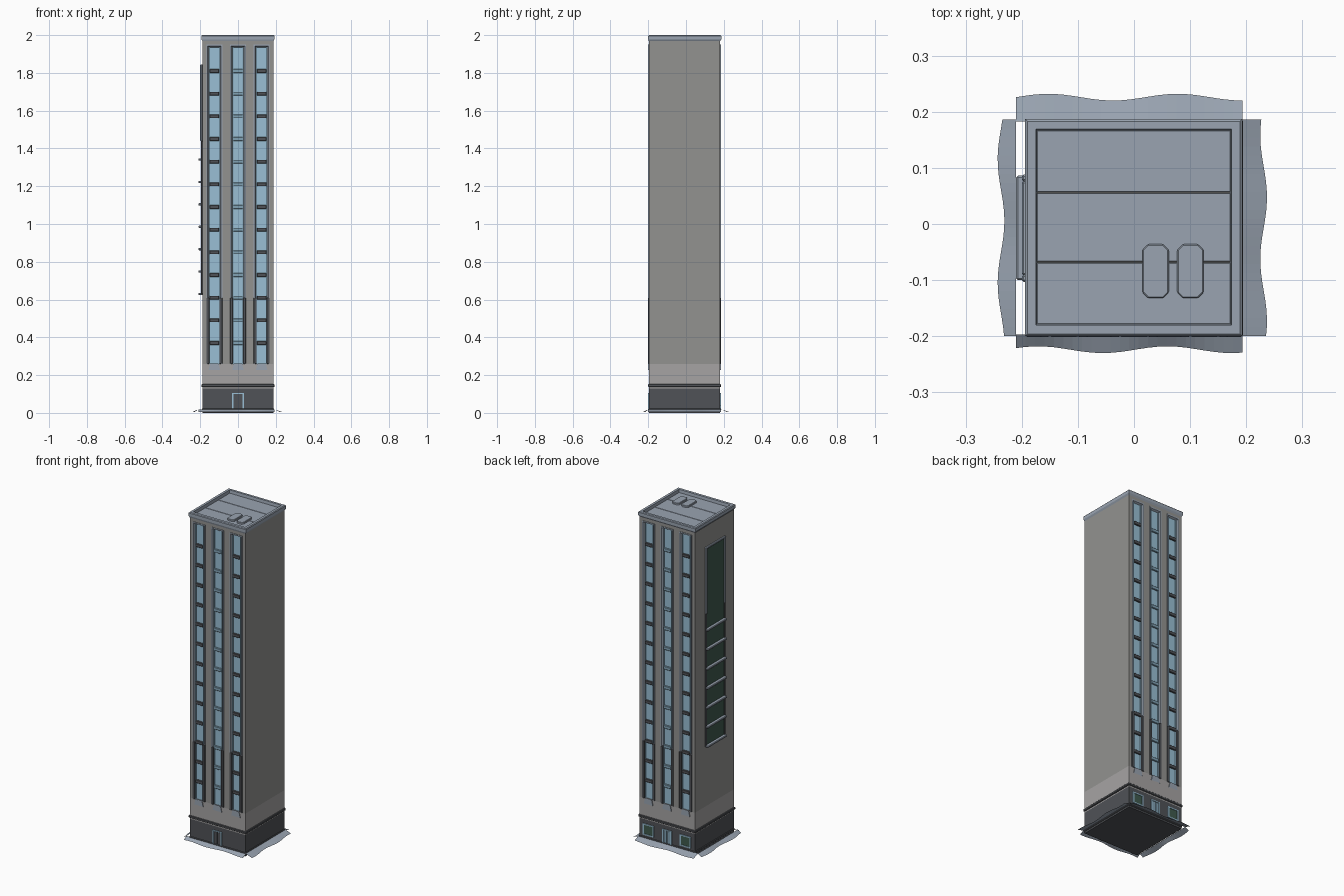
import bpy, bmesh, math

if "Cube" in bpy.data.objects:
    bpy.data.objects.remove(bpy.data.objects["Cube"])

def mat(name, c):
    m = bpy.data.materials.new(name)
    m.diffuse_color = (*c, 1)
    m.use_nodes = True
    m.node_tree.nodes["Principled BSDF"].inputs["Base Color"].default_value = m.diffuse_color
    return m

WALL = mat("warm_grey", (0.29, 0.29, 0.28))
PALE = mat("pale_grey", (0.38, 0.37, 0.37))
DARK = mat("charcoal", (0.08, 0.085, 0.095))
STEEL = mat("blue_grey", (0.32, 0.37, 0.44))
GLASS = mat("light_blue", (0.32, 0.52, 0.66))
BLIND = mat("mid_blue", (0.22, 0.36, 0.46))
GREEN = mat("dark_green", (0.05, 0.10, 0.075))

def finish(name, bm, material, bevel=0):
    bmesh.ops.recalc_face_normals(bm, faces=bm.faces)
    me = bpy.data.meshes.new(name)
    bm.to_mesh(me)
    bm.free()
    ob = bpy.data.objects.new(name, me)
    bpy.context.collection.objects.link(ob)
    me.materials.append(material)
    if bevel:
        b = ob.modifiers.new("bevel", "BEVEL")
        b.width, b.segments = bevel, 1
    return ob

def boxes(name, items, material, bevel=0):
    """Several boxes (x0,x1,y0,y1,z0,z1) in one object."""
    bm = bmesh.new()
    for x0, x1, y0, y1, z0, z1 in items:
        vs = bmesh.ops.create_cube(bm, size=1)["verts"]
        for v in vs:
            v.co.x = x1 if v.co.x > 0 else x0
            v.co.y = max(y0, y1) if v.co.y > 0 else min(y0, y1)
            v.co.z = z1 if v.co.z > 0 else z0
    return finish(name, bm, material, bevel)

def loft(name, rings, material):
    """Skin consecutive 4-point rings (open ended)."""
    bm = bmesh.new()
    rs = [[bm.verts.new(p) for p in r] for r in rings]
    for a, b in zip(rs, rs[1:]):
        for i in range(4):
            j = (i + 1) % 4
            bm.faces.new((a[i], a[j], b[j], b[i]))
    return finish(name, bm, material)

W, YF, YB = 0.187, -0.197, 0.181      # half width, front and back planes
DEPTH = 0.012

# Core, dark ground floor and ledges
boxes("tower_core", [(-W, W, YF + DEPTH, YB - DEPTH, 0.26, 1.975)], WALL)
boxes("lower_wall", [(-W, W, YF, YB, 0.13, 0.26)], PALE)
boxes("ground_floor", [(-W, W, YF, YB, 0.0, 0.13)], DARK)
boxes("plinth", [(-0.191, 0.191, YF - 0.003, YB + 0.004, 0.01, 0.024)], DARK, 0.003)
boxes("ledge", [(-0.194, 0.194, YF - 0.004, YB + 0.005, 0.137, 0.152)], DARK, 0.003)

# Two window facades
CENTRES = (-0.125, 0, 0.125)
for side, s, y in (("front", -1, YF), ("back", 1, YB)):
    def d(depth):
        return y - s * depth
    # Wall piers and header around the recessed strips
    edges = [-W] + [c + e for c in CENTRES for e in (-0.042, 0.042)] + [W]
    piers = [(edges[i], edges[i + 1], y, d(DEPTH), 0.26, 1.95) for i in range(0, 8, 2)]
    boxes(side + "_piers", piers + [(-W, W, y, d(DEPTH), 1.95, 1.975)], WALL)
    for k, c in enumerate(CENTRES):
        n = f"{side}_{k + 1}"
        # Sloped frame around the strip
        def ring(h, dep, zb, zt):
            return [(c - h, d(dep), zb), (c + h, d(dep), zb), (c + h, d(dep), zt), (c - h, d(dep), zt)]
        loft("window_frame_" + n, [ring(0.042, DEPTH, 0.26, 1.95), ring(0.042, -0.003, 0.26, 1.95),
                                   ring(0.036, -0.003, 0.26, 1.942), ring(0.028, 0.009, 0.26, 1.935)], STEEL)
        boxes("glass_" + n, [(c - 0.029, c + 0.029, d(0.008), d(DEPTH), 0.26, 1.937)], GLASS)
        bars = [(c - 0.025, c + 0.025, d(-0.001), d(0.009), z - 0.01, z + 0.01)
                for z in (0.37 + 0.12 * i for i in range(13))]
        boxes("spandrels_" + n, bars, BLIND if k == 1 else DARK, 0.002)
        boxes("mullions_" + n, [(c + e - 0.002, c + e + 0.002, d(0.003), d(0.009), 0.26, 1.937)
                                for e in (-0.026, 0.026)], BLIND)
        # Dark lower casing and flared foot
        boxes("lower_casing_" + n, [(c + min(e, f), c + max(e, f), d(-0.004), d(0.009), 0.26, 0.61)
                                    for e, f in ((-0.043, -0.026), (0.026, 0.043))], DARK, 0.002)
        foot = [[(c - h, y, z), (c + h, y, z), (c + h, d(-0.004), z), (c - h, d(-0.004), z)]
                for h, z in ((0.03, 0.228), (0.022, 0.262))]
        loft("strip_foot_" + n, foot, STEEL)
    # Entrance
    boxes(side + "_door_frame", [(-0.031, -0.023, d(-0.004), y, 0.022, 0.1),
                                 (0.023, 0.031, d(-0.004), y, 0.022, 0.1),
                                 (-0.031, 0.031, d(-0.004), y, 0.1, 0.106)], GLASS)
    boxes(side + "_door_leaves", [(-0.021, -0.002, d(-0.002), y, 0.024, 0.098),
                                  (0.002, 0.021, d(-0.002), y, 0.024, 0.098)],
          DARK if s < 0 else BLIND)

# Back shop windows
for k, c in enumerate((-0.125, 0.125)):
    boxes(f"shop_window_{k + 1}", [(c - 0.032, c + 0.032, YB, YB + 0.002, 0.042, 0.1)], GREEN)
    boxes(f"shop_window_frame_{k + 1}",
          [(c - 0.037, c + 0.037, YB, YB + 0.005, z, z + 0.007) for z in (0.036, 0.098)] +
          [(c + e - 0.004, c + e + 0.004, YB, YB + 0.005, 0.036, 0.105) for e in (-0.033, 0.033)], GLASS)

# Roof: parapet ring, plates with seams, two hatches
def rect(x0, x1, y0, y1, z):
    return [(x0, y0, z), (x1, y0, z), (x1, y1, z), (x0, y1, z)]
loft("parapet", [rect(-W, W, YF, YB, 1.968), rect(-0.194, 0.193, -0.2, 0.187, 1.978),
                 rect(-0.194, 0.193, -0.2, 0.187, 1.996), rect(-0.19, 0.189, -0.196, 0.183, 2.0),
                 rect(-0.175, 0.174, -0.18, 0.169, 2.0), rect(-0.172, 0.171, -0.177, 0.166, 1.975)], STEEL)
boxes("roof_plates", [(-0.173, 0.172, a, b, 1.97, 1.982) for a, b in
                      ((-0.178, -0.069), (-0.067, 0.055), (0.057, 0.167))], STEEL, 0.001)
for k, x in enumerate((0.015, 0.077)):
    bm = bmesh.new()
    x1, y0, y1, c = x + 0.047, -0.132, -0.036, 0.01
    outline = [(x + c, y0), (x1 - c, y0), (x1, y0 + c), (x1, y1 - c),
               (x1 - c, y1), (x + c, y1), (x, y1 - c), (x, y0 + c)]
    f = bm.faces.new([bm.verts.new((*p, 1.98)) for p in outline])
    up = bmesh.ops.extrude_face_region(bm, geom=[f])["geom"]
    bmesh.ops.translate(bm, vec=(0, 0, 0.013), verts=[v for v in up if isinstance(v, bmesh.types.BMVert)])
    finish(f"roof_hatch_{k + 1}", bm, STEEL, 0.002)

# Tall green panel on the left wall
boxes("side_panel", [(-0.192, -W, -0.097, 0.082, 0.635, 1.835)], GREEN)
boxes("side_panel_upper_frame", [(-0.2, -W, -0.103, -0.091, 1.44, 1.845),
                                 (-0.2, -W, 0.076, 0.088, 1.44, 1.845),
                                 (-0.2, -W, -0.091, 0.076, 1.833, 1.845)], STEEL, 0.003)
boxes("side_panel_lower_frame", [(-0.196, -W, a, a + 0.012, 0.63, 1.44) for a in (-0.103, 0.076)], DARK, 0.002)
boxes("side_panel_bars", [(-0.21, -W, -0.1, 0.086, z - 0.006, z + 0.006)
                          for z in (0.63 + 0.1185 * i for i in range(7))], STEEL, 0.003)

# Wavy ground skirts
def skirt(name, a, b, inner, outer, along_x, phase):
    bm = bmesh.new()
    rows, n = [], 24
    for i in range(n + 1):
        t = a + (b - a) * i / n
        o = outer + 0.006 * math.sin(phase + 11 * i / n)
        pts = ((inner, 0.019), (o, 0.004))
        rows.append([bm.verts.new((t, q, z) if along_x else (q, t, z)) for q, z in pts])
    for p, q in zip(rows, rows[1:]):
        bm.faces.new((p[0], p[1], q[1], q[0]))
    finish(name, bm, STEEL)

skirt("skirt_front", -0.21, 0.193, -0.197, -0.224, True, 0.5)
skirt("skirt_back", -0.21, 0.193, 0.183, 0.226, True, 0.0)
skirt("skirt_left", -0.2, 0.186, -0.21, -0.237, False, 2.0)
skirt("skirt_right", -0.2, 0.186, 0.189, 0.231, False, 0.8)
